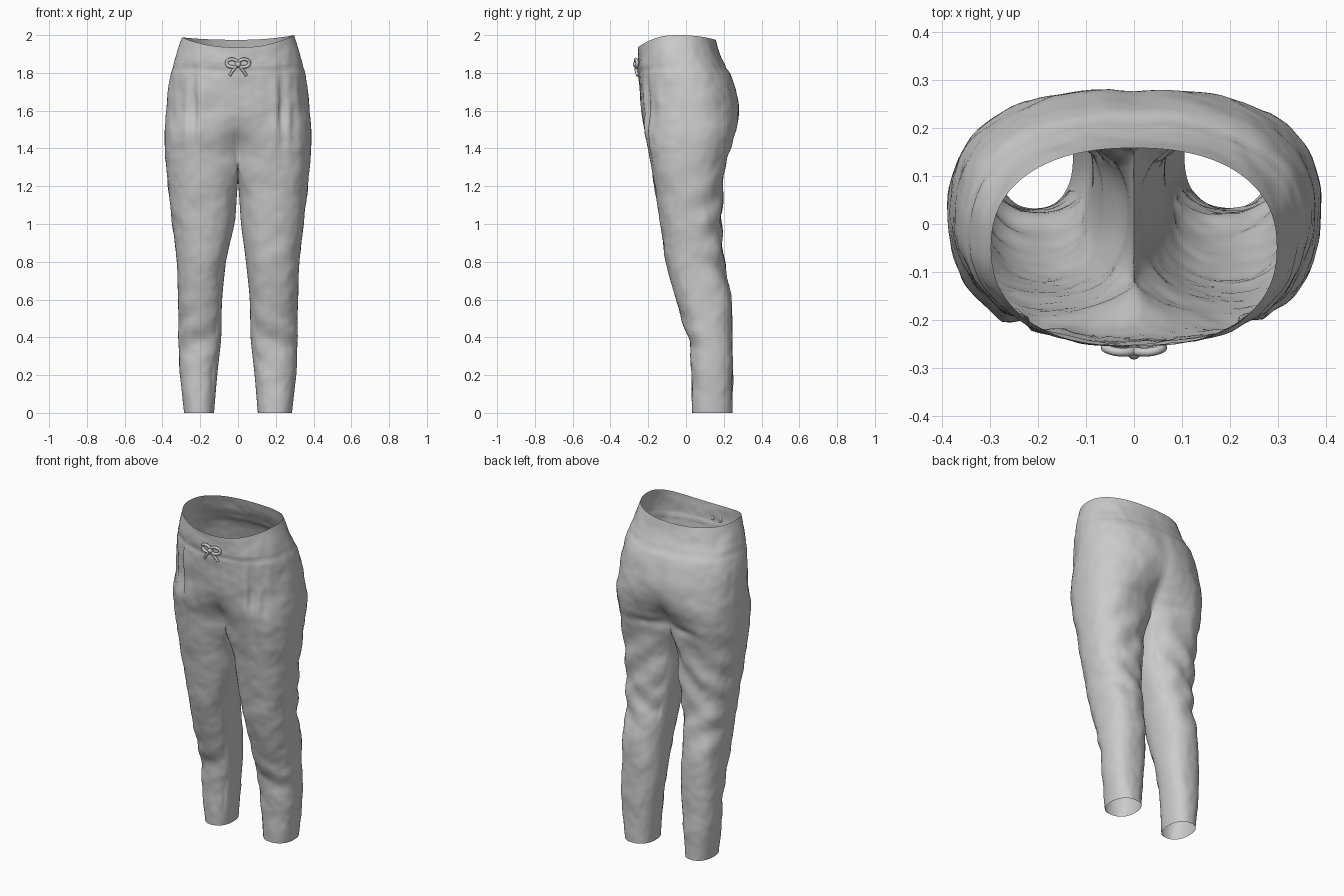
import bpy, bmesh, math
from mathutils import Vector, noise

if "Cube" in bpy.data.objects:
    bpy.data.objects.remove(bpy.data.objects["Cube"])

CROTCH, K, M = 1.33, 64, 18
# z, outer half width, inner leg x, front y, back y
ROWS = [(0, .285, .105, .033, .245), (.2, .307, .088, .03, .247), (.3, .312, .077, .027, .247),
        (.4, .315, .067, .01, .246), (.6, .317, .062, -.055, .24), (.8, .325, .042, -.105, .2),
        (1, .347, .018, -.135, .188), (1.2, .37, .006, -.165, .195), (1.3, .38, 0, -.182, .21),
        (1.4, .387, 0, -.2, .235), (1.5, .387, 0, -.22, .265), (1.6, .38, 0, -.235, .282),
        (1.7, .37, 0, -.245, .268), (1.8, .355, 0, -.25, .235), (1.9, .328, 0, -.255, .185),
        (2, .297, 0, -.255, .158)]


def clamp(v):
    return max(0.0, min(1.0, v))


def smooth(v):
    v = clamp(v)
    return v * v * (3 - 2 * v)


def bump(v, centre, width):
    return math.exp(-((v - centre) / width) ** 2)


def profile(z):
    """Smooth interpolation of the profile rows."""
    i = max(j for j in range(len(ROWS) - 1) if ROWS[j][0] <= z + 1e-9)
    a, b = ROWS[i], ROWS[i + 1]
    p, n = ROWS[max(i - 1, 0)], ROWS[min(i + 2, len(ROWS) - 1)]
    h = b[0] - a[0]
    t = (z - a[0]) / h
    out = []
    for c in range(1, 5):
        ma = (b[c] - p[c]) / (b[0] - p[0]) * h
        mb = (n[c] - a[c]) / (n[0] - a[0]) * h
        out.append((2*t**3 - 3*t*t + 1) * a[c] + (t**3 - 2*t*t + t) * ma
                   + (3*t*t - 2*t**3) * b[c] + (t**3 - t*t) * mb)
    return out


def superellipse(angle, cx, cy, rx, ry, n):
    c, s = math.cos(angle), math.sin(angle)
    return (cx + rx * math.copysign(abs(c) ** (2 / n), c),
            cy + ry * math.copysign(abs(s) ** (2 / n), s))


def folds(x, y, z, side, back):
    """Outward offset: pocket folds, seams, cloth creases and lumps."""
    ax, d = abs(x), 0.0
    p = Vector((x, y, z))
    d += .006 * noise.noise(p * 9) + .003 * noise.noise(p * 24)
    if not back:
        pocket = bump(z, 1.6, .17)
        d += pocket * (.012 * bump(ax, .2, .025) - .016 * bump(ax, .235, .018) + .01 * bump(ax, .265, .02))
        d += .006 * noise.noise(Vector((x * 30, 0, z * 5))) * bump(z, 1.6, .2)
        d += .005 * math.sin(34 * z + 22 * ax) * bump(z, .42, .14)
    else:
        d -= .012 * bump(z, 1.36 - .35 * (ax - .1) ** 2, .025) * bump(ax, .12, .12)
        d += .007 * math.sin(30 * (z + .9 * ax)) * bump(z, 1.08, .2)
        d += .006 * math.sin(32 * (z - .8 * ax)) * bump(z, .82, .12)
        d -= .008 * bump(ax, 0, .04) * bump(z, 1.6, .15)
    d -= .005 * bump(z, 1.83, .014)                # waistband stitching
    return d * clamp((2 - z) / .06) * clamp(.35 + z / .2)


def ring(z, side):
    outer, inner, yf, yb = profile(z)
    if side < 0:
        inner += .022 * clamp((1.05 - z) / .25)
    cy, ry = (yf + yb) / 2, (yb - yf) / 2
    cx, rx = (outer + inner) / 2, (outer - inner) / 2
    w = smooth((1.62 - z) / (1.62 - CROTCH))
    snap = smooth((z - 1.12) / (CROTCH - 1.12))
    amax = math.radians(140)
    pts = []
    for k in range(K + 1):
        v = 2 * k / K - 1
        bx, by = superellipse(v * math.pi / 2, 0, cy, outer, ry, 2.3)
        lx, ly = superellipse(v * amax, cx, cy, rx, ry, 2.3)
        pts.append([bx + (lx - bx) * w, by + (ly - by) * w, z])
    x0 = pts[0][0]
    for k, p in enumerate(pts):                    # pull the centre seam to x = 0
        d = min(k, K - k) / K
        p[0] -= (x0 - inner) * snap * max(0, 1 - d / .12)
    lo, hi = min(p[1] for p in pts), max(p[1] for p in pts)
    for p in pts:
        p[1] = yf + (p[1] - lo) / (hi - lo) * (yb - yf)
    if z <= CROTCH + 1e-6:                         # inner leg arc, sagging under the crotch
        for m in range(1, M):
            f = m / M
            x, y = superellipse(amax + f * (2 * math.pi - 2 * amax), cx, cy, rx, ry, 2.3)
            pts.append([inner + (x - inner) * (1 - snap), y,
                        z - .07 * math.sin(math.pi * f) * clamp((z - .9) / .43)])
    top = z >= CROTCH - 1e-6
    out = []
    for i, (x, y, zz) in enumerate(pts):
        seam = top and (i in (0, K) or i > K)
        if seam:
            x = 0.0
        d = Vector((x - cx * w, y - cy, 0))
        if d.length > 1e-6:
            d.normalize()
        if i <= K:
            off = folds(side * x, y, zz, side, y > cy)
            ease = smooth(abs(y - cy) / .08) * .6 + .4
            x, y = (x if seam else max(.001, x + d.x * off * ease)), y + d.y * off * ease
        if zz > 1.75:                              # dipped waist rim
            s2 = math.sin((2 * i / K - 1) * math.pi / 2)
            dip = (.065 if s2 < 0 else .025) * s2 * s2 + (.012 * (1 - s2 * s2) if side < 0 else 0)
            zz -= dip * (zz - 1.75) / .25
        out.append((side * x, y, zz))
    return out


# Trousers: one open cloth sheet, two halves joined along the centre seam
bm = bmesh.new()
levels = [2 - (2 - CROTCH) * i / 40 for i in range(41)] + [CROTCH * (1 - i / 75) for i in range(1, 76)]
for side in (1, -1):
    prev = None
    for z in levels:
        z = max(z, 0)
        cur = [bm.verts.new(p) for p in ring(z, side)]
        if prev:
            n = len(prev)
            for i in range(n if n > K + 1 else K):
                j = (i + 1) % n
                f = (prev[i], prev[j], cur[j], cur[i])
                bm.faces.new(f if side < 0 else f[::-1])
        prev = cur
bmesh.ops.remove_doubles(bm, verts=bm.verts, dist=.0003)
bmesh.ops.recalc_face_normals(bm, faces=bm.faces)
mesh = bpy.data.meshes.new("trousers")
bm.to_mesh(mesh)
bm.free()
trousers = bpy.data.objects.new("trousers", mesh)
bpy.context.collection.objects.link(trousers)
for poly in mesh.polygons:
    poly.use_smooth = True


def cord(name, pts, radius, cyclic=False):
    cu = bpy.data.curves.new(name, 'CURVE')
    cu.dimensions = '3D'
    cu.bevel_depth, cu.bevel_resolution, cu.resolution_u = radius, 2, 6
    sp = cu.splines.new('BEZIER')
    sp.bezier_points.add(len(pts) - 1)
    for b, p in zip(sp.bezier_points, pts):
        b.co = p
        b.handle_left_type = b.handle_right_type = 'AUTO'
    sp.use_cyclic_u = cyclic
    cu.use_fill_caps = True
    bpy.context.collection.objects.link(bpy.data.objects.new(name, cu))


# Drawstring bow: loops, tails and knot
for s, n in ((1, "right"), (-1, "left")):
    cord("bow_loop_" + n, [(0, -.264, 1.845), (s * .035, -.266, 1.872), (s * .06, -.258, 1.85),
                           (s * .035, -.264, 1.832)], .009, True)
    cord("bow_tail_" + n, [(0, -.264, 1.845), (s * .025, -.264, 1.815), (s * .045, -.256, 1.785)], .008)
bpy.ops.mesh.primitive_uv_sphere_add(segments=12, ring_count=8, radius=.016, location=(0, -.266, 1.845))
bpy.context.object.name = "bow_knot"
bpy.ops.object.shade_smooth()
